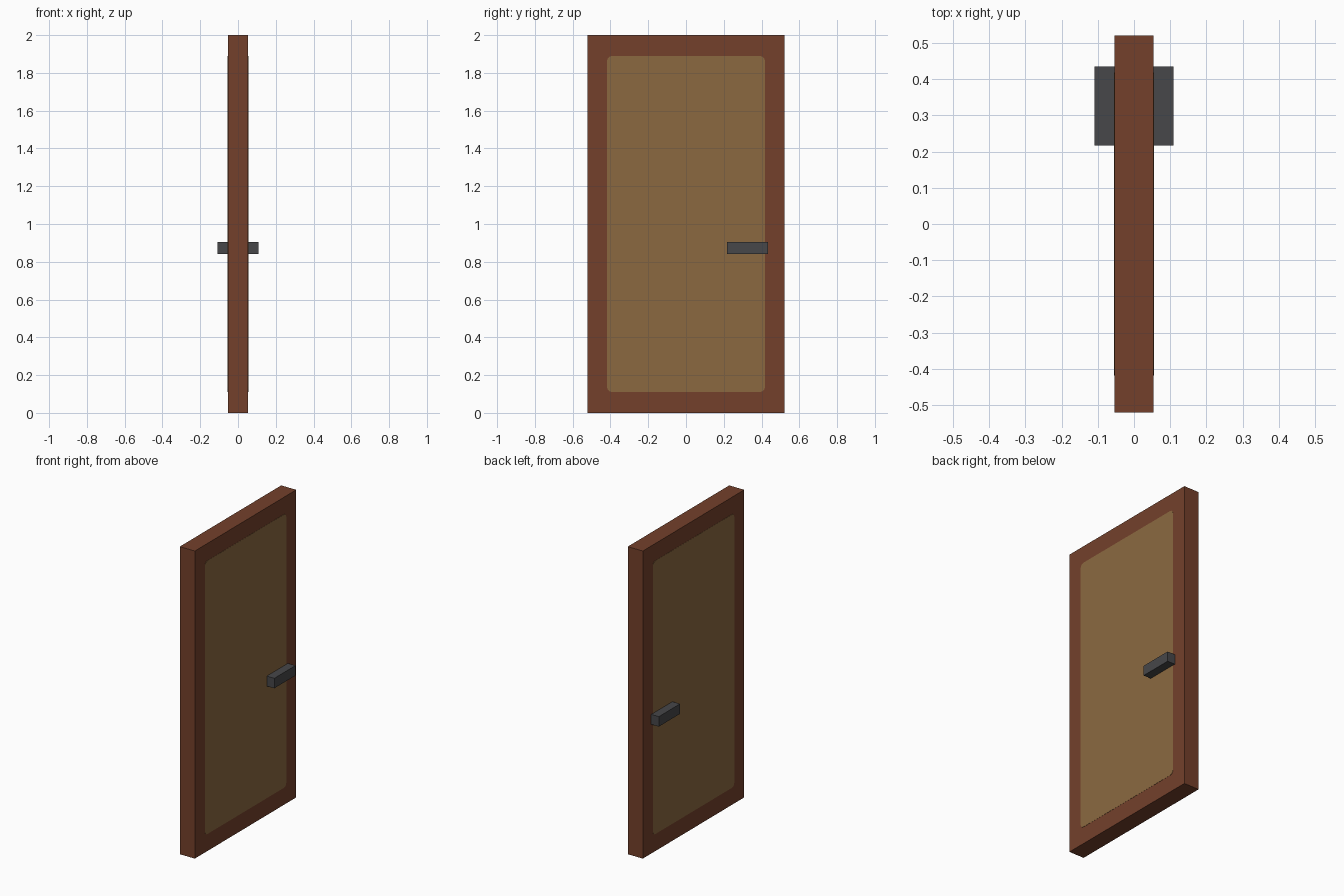
import bpy, bmesh, math

if "Cube" in bpy.data.objects:
    bpy.data.objects.remove(bpy.data.objects["Cube"])

def material(name, rgb):
    m = bpy.data.materials.new(name)
    m.diffuse_color = (*rgb, 1)
    m.use_nodes = True
    m.node_tree.nodes["Principled BSDF"].inputs["Base Color"].default_value = m.diffuse_color
    return m

frame_brown = material("frame brown", (0.174, 0.051, 0.024))
panel_tan = material("panel tan", (0.258, 0.141, 0.051))
handle_grey = material("handle grey", (0.063, 0.063, 0.067))

def add_object(name, bm, mat):
    me = bpy.data.meshes.new(name)
    bmesh.ops.recalc_face_normals(bm, faces=bm.faces)
    bm.to_mesh(me)
    bm.free()
    me.materials.append(mat)
    ob = bpy.data.objects.new(name, me)
    bpy.context.collection.objects.link(ob)
    return ob

def box(name, lo, hi, mat):
    bm = bmesh.new()
    bmesh.ops.create_cube(bm, size=1)
    for v in bm.verts:
        v.co = [(a + b) / 2 + c * (b - a) for a, b, c in zip(lo, hi, v.co)]
    return add_object(name, bm, mat)

def rounded_plate(name, x0, x1, half_y, z0, z1, r, mat):
    bm = bmesh.new()
    verts = []
    corners = [(1, z1 - r, 0), (-1, z1 - r, 90), (-1, z0 + r, 180), (1, z0 + r, 270)]
    for side, z, start in corners:
        for i in range(4):
            a = math.radians(start + 30 * i)
            verts.append(bm.verts.new((x0, side * (half_y - r) + r * math.cos(a), z + r * math.sin(a))))
    face = bm.faces.new(verts)
    ext = bmesh.ops.extrude_face_region(bm, geom=[face], use_keep_orig=True)
    for v in ext["geom"]:
        if isinstance(v, bmesh.types.BMVert):
            v.co.x = x1
    return add_object(name, bm, mat)

# door slab
box("door_slab", (-0.054, -0.521, 0), (0.054, 0.521, 2), frame_brown)

# painted panel and lever handle on both sides
for side, label in ((1, "right"), (-1, "left")):
    rounded_plate(f"door_panel_{label}", side * 0.053, side * 0.055, 0.418, 0.111, 1.889, 0.025, panel_tan)
    xs = sorted((side * 0.053, side * 0.109))
    box(f"handle_{label}", (xs[0], 0.217, 0.84), (xs[1], 0.435, 0.905), handle_grey)
